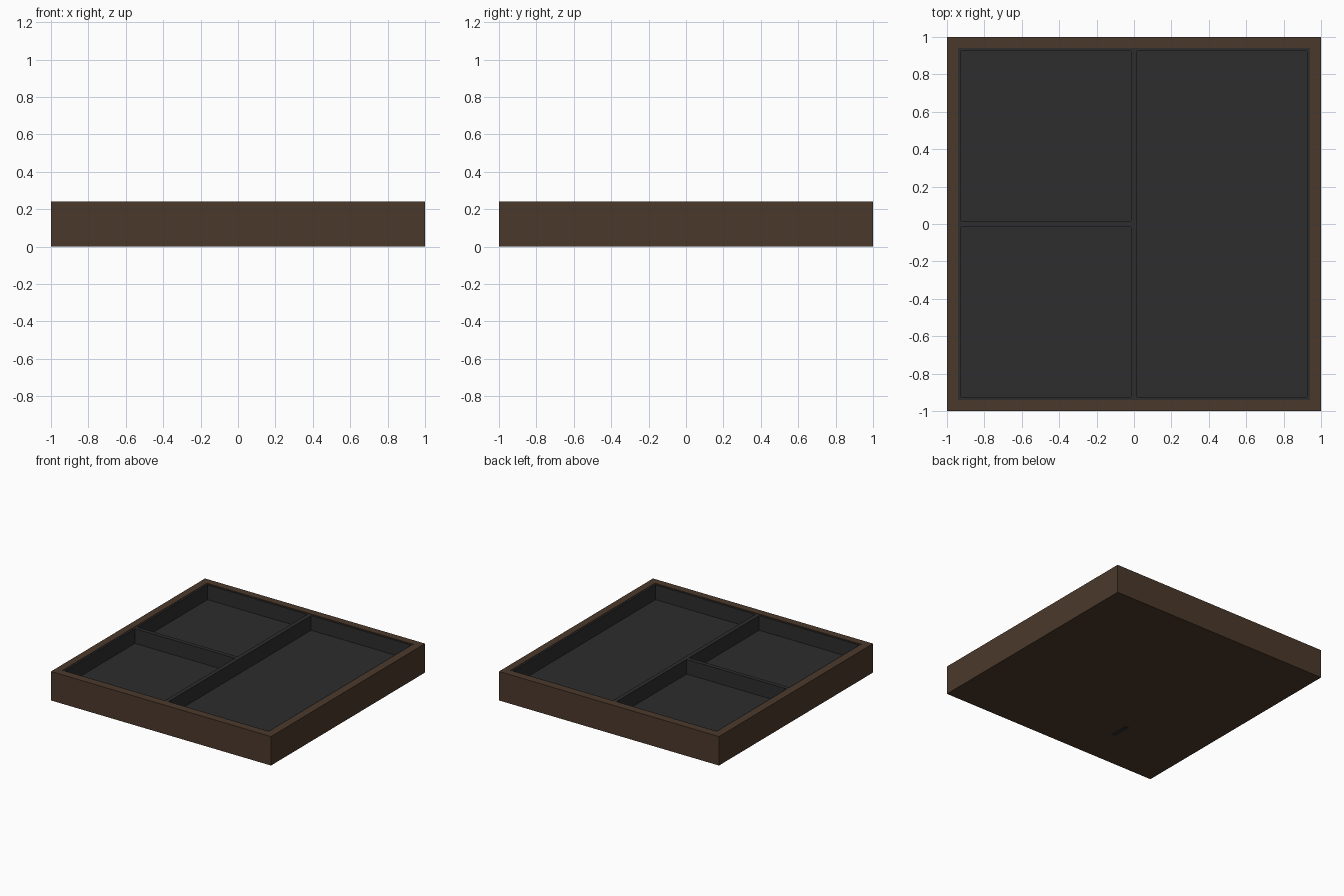
import bpy, bmesh
from mathutils import Matrix, Vector

if "Cube" in bpy.data.objects:
    bpy.data.objects.remove(bpy.data.objects["Cube"])


def material(name, rgb):
    # flat colour from 0-255 display values, stored as linear
    lin = [((c / 255 + 0.055) / 1.055) ** 2.4 for c in rgb]
    m = bpy.data.materials.new(name)
    m.diffuse_color = (*lin, 1)
    m.use_nodes = True
    m.node_tree.nodes["Principled BSDF"].inputs["Base Color"].default_value = m.diffuse_color
    return m


brown = material("brown_wood", (75, 57, 43))
dark = material("charcoal_lining", (45, 45, 45))


def box(name, lo, hi, mat=None):
    lo, hi = Vector(lo), Vector(hi)
    bm = bmesh.new()
    bmesh.ops.create_cube(bm, size=1, matrix=Matrix.Translation((lo + hi) / 2)
                          @ Matrix.Diagonal((*(hi - lo), 1)))
    me = bpy.data.meshes.new(name)
    bm.to_mesh(me)
    bm.free()
    ob = bpy.data.objects.new(name, me)
    bpy.context.collection.objects.link(ob)
    if mat:
        me.materials.append(mat)
    return ob


def carve(ob, pockets):
    # cut box-shaped pockets out of an object
    for lo, hi in pockets:
        cutter = box("pocket_cutter", lo, hi)
        cutter.hide_render = True
        mod = ob.modifiers.new("pocket", 'BOOLEAN')
        mod.operation = 'DIFFERENCE'
        mod.solver = 'EXACT'
        mod.object = cutter
        bpy.context.view_layer.objects.active = ob
        bpy.ops.object.modifier_apply(modifier=mod.name)
        bpy.data.objects.remove(cutter)


TOP, RIM, FLOOR, BED = 0.24, 0.236, 0.115, 0.10
FRAME_IN, POCKET, HALF = 0.94, 0.925, 0.017

# wooden tray body with an open recess
tray = box("wooden_tray", (-1, -1, 0.002), (1, 1, TOP), brown)
carve(tray, [((-FRAME_IN, -FRAME_IN, BED), (FRAME_IN, FRAME_IN, 0.5))])

# dark lining with one long and two square compartments
lining = box("compartment_lining", (-FRAME_IN, -FRAME_IN, BED),
             (FRAME_IN, FRAME_IN, RIM), dark)
carve(lining, [
    ((HALF, -POCKET, FLOOR), (POCKET, POCKET, 0.5)),
    ((-POCKET, HALF, FLOOR), (-HALF, POCKET, 0.5)),
    ((-POCKET, -POCKET, FLOOR), (-HALF, -HALF, 0.5)),
])

# small plain plate under the base
box("underside_plate", (-0.38, -0.67, 0), (-0.345, -0.51, 0.003), dark)
